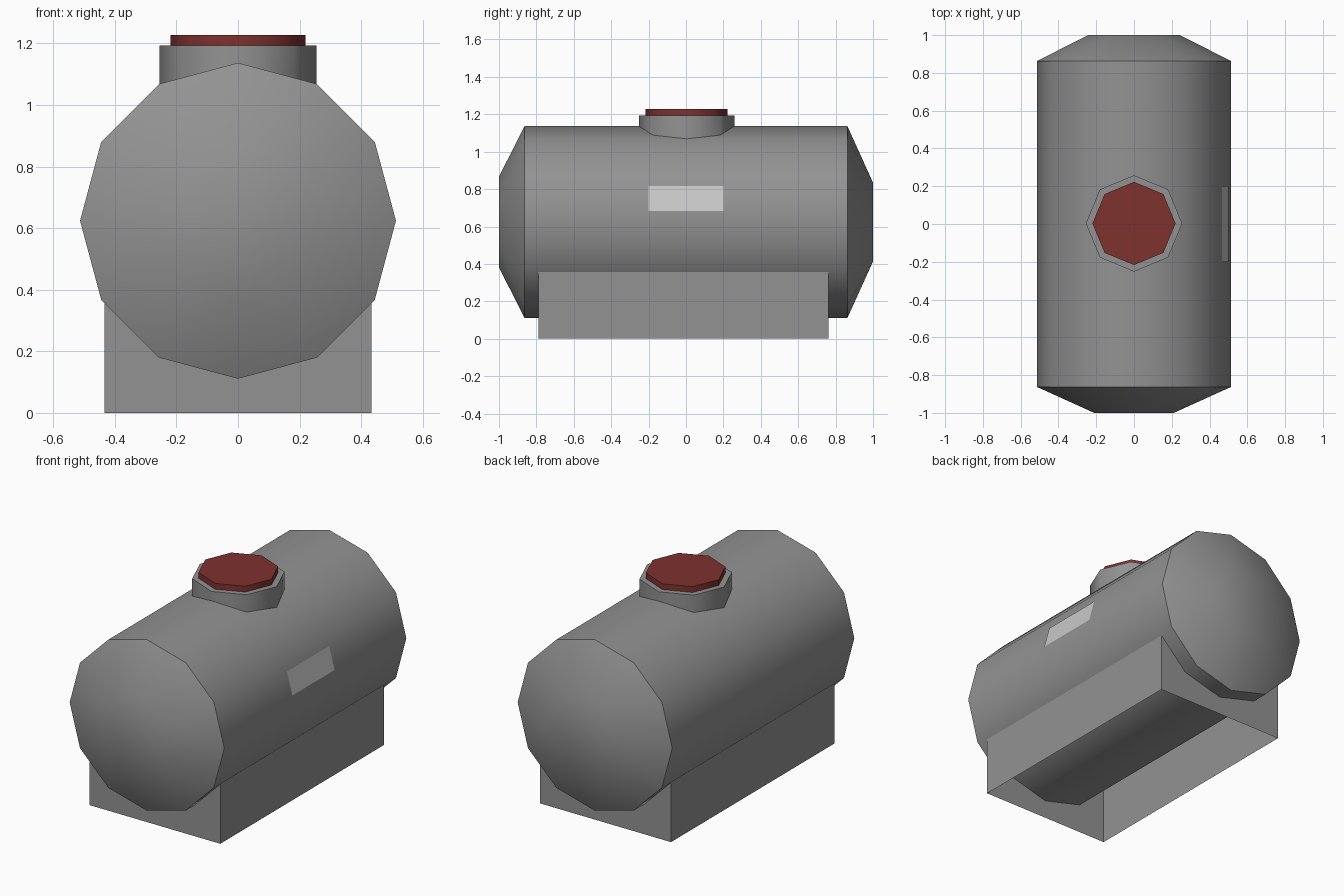
import bpy, bmesh, math
from mathutils import Vector

if "Cube" in bpy.data.objects:
    bpy.data.objects.remove(bpy.data.objects["Cube"])

R, ZC = 0.513, 0.624          # tank radius and axis height
T15 = math.tan(math.radians(15))


def material(name, col):
    m = bpy.data.materials.new(name)
    m.diffuse_color = (*col, 1)
    m.use_nodes = True
    m.node_tree.nodes["Principled BSDF"].inputs["Base Color"].default_value = m.diffuse_color
    return m


GREY = material("grey_metal", (0.29, 0.29, 0.29))
LIGHT = material("light_grey", (0.58, 0.58, 0.58))
RED = material("dark_red", (0.21, 0.032, 0.027))


def finish(name, bm, mat, smooth=None, recalc=True):
    if recalc:
        bmesh.ops.recalc_face_normals(bm, faces=bm.faces)
    me = bpy.data.meshes.new(name)
    bm.to_mesh(me)
    bm.free()
    me.materials.append(mat)
    ob = bpy.data.objects.new(name, me)
    bpy.context.collection.objects.link(ob)
    if smooth:
        bpy.ops.object.select_all(action='DESELECT')
        bpy.context.view_layer.objects.active = ob
        ob.select_set(True)
        bpy.ops.object.shade_smooth_by_angle(angle=math.radians(smooth))
    return ob


def bridge(bm, a, b):
    n = len(a)
    for i in range(n):
        bm.faces.new((a[i], a[(i + 1) % n], b[(i + 1) % n], b[i]))


def polar(r, deg):
    a = math.radians(deg)
    return r * math.cos(a), r * math.sin(a)


# Tank: twelve-sided barrel with domes narrowing to a hexagon
bm = bmesh.new()


def tank_ring(r, y, n, start=0):
    pts = [polar(r, start + 360 * i / n) for i in range(n)]
    return [bm.verts.new((x, y, ZC + z)) for x, z in pts]


front, back = tank_ring(R, -0.863, 12), tank_ring(R, 0.863, 12)
bridge(bm, front, back)
for ring, y, off in ((front, -1.0, 1), (back, 1.0, 0)):
    cap = tank_ring(0.243, y, 6, 30 * off)
    bm.faces.new(cap)
    for i in range(6):
        k, nxt = 2 * i + off, cap[(i + 1) % 6]
        p, q, s = ring[k % 12], ring[(k + 1) % 12], ring[(k + 2) % 12]
        bm.faces.new((cap[i], p, q))
        bm.faces.new((cap[i], q, nxt))
        bm.faces.new((nxt, q, s))
finish("tank", bm, GREY, 35)

# Saddle base: thin walls, open below, ends cut to the barrel outline
bm = bmesh.new()
W, Y0, Y1, H = 0.434, -0.788, 0.762, 0.357
arc = [(x, ZC + z) for x, z in (polar(R, d) for d in (240, 270, 300))]
outline = [(-W, 0), (-W, H)] + arc + [(W, H), (W, 0)]
ends = [[bm.verts.new((x, y, z)) for x, z in outline] for y in (Y0, Y1)]
a, b = ends
bm.faces.new((a[0], a[1], b[1], b[0]))
bm.faces.new((a[5], a[6], b[6], b[5]))
bm.faces.new(a)
bm.faces.new(b)
for f in bm.faces:                       # face outward from the centre
    f.normal_update()
    if f.normal.dot(f.calc_center_median() - Vector((0, 0, f.calc_center_median().z))) < 0:
        f.normal_flip()
finish("saddle_base", bm, GREY, recalc=False)


# Octagonal neck and lid
def octagon(bm, r, z):
    pts = [polar(r, 45 * i) for i in range(8)]
    return [bm.verts.new((x, y + 0.003, z(x))) for x, y in pts]


def octagon_prism(name, r, low, top, mat):
    bm = bmesh.new()
    lower, upper = octagon(bm, r, low), octagon(bm, r, lambda x: top)
    bridge(bm, lower, upper)
    bm.faces.new(upper)
    return finish(name, bm, mat, 50)


octagon_prism("hatch_neck", 0.255, lambda x: ZC + R - abs(x) * T15, 1.193, GREY)
octagon_prism("hatch_lid", 0.22, lambda x: 1.193, 1.228, RED)

# Plate lying on the upper right facet
bm = bmesh.new()
quad = [(y, z) for y, z in ((-0.2, 0.683), (0.2, 0.683), (0.2, 0.818), (-0.2, 0.818))]
bm.faces.new([bm.verts.new((R - (z - ZC) * T15 + 0.004, y, z)) for y, z in quad])
finish("side_plate", bm, LIGHT, recalc=False)
